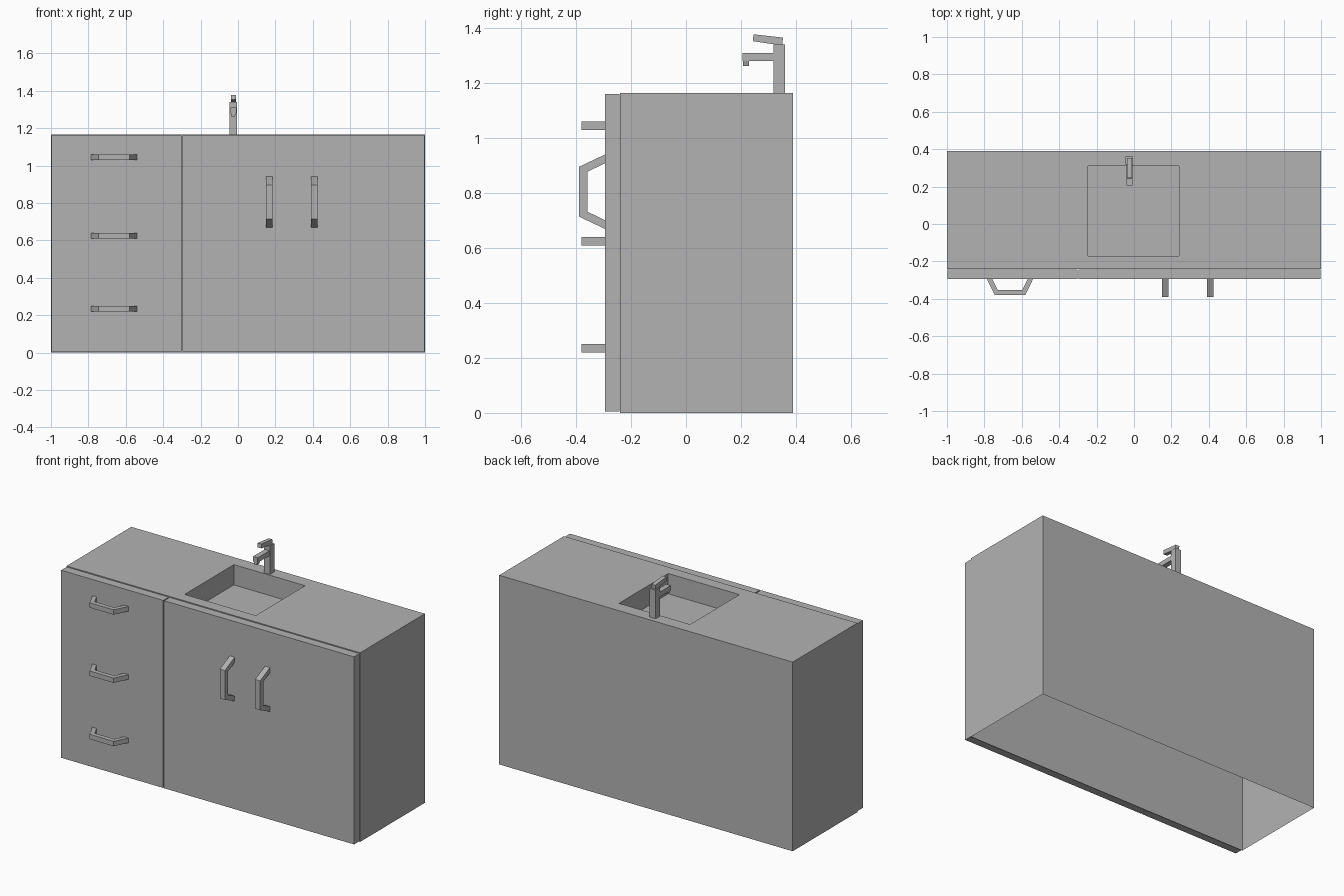
import bpy, bmesh
from mathutils import Vector

cube = bpy.data.objects.get("Cube")
if cube:
    bpy.data.objects.remove(cube, do_unlink=True)

grey = bpy.data.materials.new("plain_grey")
grey.use_nodes = True
grey.diffuse_color = (0.45, 0.45, 0.45, 1)
grey.node_tree.nodes["Principled BSDF"].inputs["Base Color"].default_value = grey.diffuse_color


def finish(name, bm):
    bmesh.ops.recalc_face_normals(bm, faces=bm.faces)
    mesh = bpy.data.meshes.new(name)
    bm.to_mesh(mesh)
    bm.free()
    mesh.materials.append(grey)
    obj = bpy.data.objects.new(name, mesh)
    bpy.context.collection.objects.link(obj)
    return obj


def prism(name, points, sweep):
    """Extrude a closed outline of 3D points along a vector."""
    bm = bmesh.new()
    face = bm.faces.new([bm.verts.new(p) for p in points])
    ext = bmesh.ops.extrude_face_region(bm, geom=[face], use_keep_orig=True)
    moved = [g for g in ext["geom"] if isinstance(g, bmesh.types.BMVert)]
    bmesh.ops.translate(bm, verts=moved, vec=Vector(sweep))
    return finish(name, bm)


def box(name, x0, x1, y0, y1, z0, z1):
    base = [(x0, y0, z0), (x1, y0, z0), (x1, y1, z0), (x0, y1, z0)]
    return prism(name, base, (0, 0, z1 - z0))


# Cabinet shell: top with a sunken basin, four walls, open underneath
TOP = 1.165
DEPTH = 0.125
xs = [-1, -0.245, 0.24, 1]
ys = [-0.24, -0.17, 0.31, 0.39]
bm = bmesh.new()
grid = [[bm.verts.new((x, y, TOP)) for x in xs] for y in ys]
for j in range(3):
    for i in range(3):
        f = bm.faces.new([grid[j][i], grid[j][i + 1], grid[j + 1][i + 1], grid[j + 1][i]])
        if i == j == 1:
            basin = f
rim = [e for e in bm.edges if e.is_boundary]
walls = bmesh.ops.extrude_edge_only(bm, edges=rim)
bmesh.ops.translate(bm, vec=(0, 0, -TOP),
                    verts=[g for g in walls["geom"] if isinstance(g, bmesh.types.BMVert)])
floor = bmesh.ops.extrude_discrete_faces(bm, faces=[basin])["faces"][0]
bmesh.ops.translate(bm, vec=(0, 0, -DEPTH), verts=floor.verts)
bmesh.ops.remove_doubles(bm, verts=bm.verts, dist=0.0001)
bmesh.ops.dissolve_limit(bm, angle_limit=0.01, verts=bm.verts, edges=bm.edges)
finish("cabinet_with_basin", bm)

# Front panels
box("drawer_panel", -0.998, -0.303, -0.295, -0.242, 0.005, 1.16)
box("door_panel", -0.297, 0.997, -0.295, -0.242, 0.005, 1.16)

# Angled pulls: (distance along the pull, depth y)
PULL = [(-0.123, -0.295), (-0.082, -0.38), (0.082, -0.38), (0.123, -0.295),
        (0.094, -0.295), (0.066, -0.352), (-0.066, -0.352), (-0.094, -0.295)]
for name, z in (("bottom", 0.22), ("middle", 0.61), ("top", 1.03)):
    prism(name + "_drawer_pull", [(a - 0.663, y, z) for a, y in PULL], (0, 0, 0.03))
for name, x in (("right", 0.15), ("left", 0.39)):
    # door pulls are slightly longer and deeper than the drawer pulls
    outline = [(x, -0.295 + (y + 0.295) * 1.12, 0.805 + a * 1.1) for a, y in PULL]
    prism(name + "_door_pull", outline, (0.034, 0, 0))

# Tap
box("tap_post", -0.045, -0.005, 0.318, 0.36, TOP, 1.34)
box("tap_spout", -0.041, -0.009, 0.205, 0.32, 1.28, 1.31)
prism("tap_nozzle", [(-0.039, 0.207, 1.28), (-0.011, 0.207, 1.28),
                     (-0.017, 0.207, 1.262), (-0.033, 0.207, 1.262)], (0, 0.023, 0))
prism("tap_lever", [(-0.038, 0.243, 1.353), (-0.038, 0.35, 1.337),
                    (-0.038, 0.353, 1.366), (-0.038, 0.246, 1.378)], (0.026, 0, 0))
